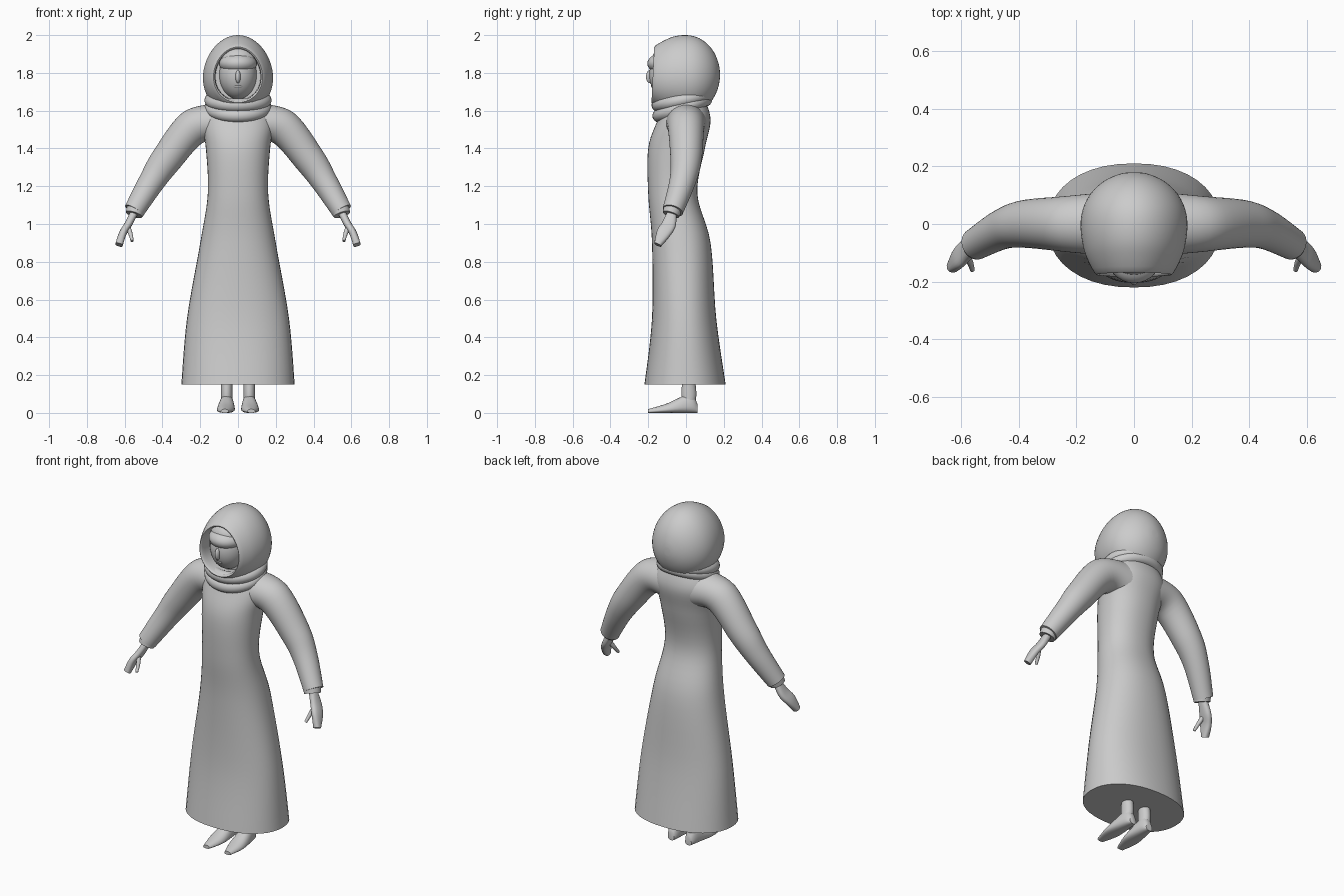
import bpy
import bmesh
from math import sin, cos, pi, sqrt, radians
from mathutils import Vector

old_cube = bpy.data.objects.get("Cube")
if old_cube:
    bpy.data.objects.remove(old_cube)

# One plain colour for the whole figure
cloth = bpy.data.materials.new("plain grey")
cloth.use_nodes = True
grey = (0.6, 0.6, 0.6, 1)
cloth.diffuse_color = grey
cloth.node_tree.nodes["Principled BSDF"].inputs["Base Color"].default_value = grey


def finish(part, name, mirror=False):
    """Name a part, colour it, shade it and optionally mirror it."""
    part.name = name
    part.data.materials.append(cloth)
    if mirror:
        modifier = part.modifiers.new("Mirror", 'MIRROR')
        modifier.use_mirror_merge = False
    bpy.ops.object.select_all(action='DESELECT')
    part.select_set(True)
    bpy.context.view_layer.objects.active = part
    bpy.ops.object.shade_smooth_by_angle(angle=radians(50))


def blend(before, start, end, after, t):
    """Catmull-Rom point between start and end."""
    pull_start = (end - before) / 2
    pull_end = (after - start) / 2
    ease = t * t * (3 - 2 * t)
    return (start.lerp(end, ease) + pull_start * t * (1 - t) ** 2
            - pull_end * t * t * (1 - t))


def smooth_rings(rings, steps):
    """Fill in extra rings along a smooth curve through the given ones."""
    padded = [rings[0], *rings, rings[-1]]
    result = []
    for group in zip(padded, padded[1:], padded[2:], padded[3:]):
        for step in range(steps):
            result.append([blend(*values, step / steps) for values in zip(*group)])
    return result + [rings[-1]]


def power_wave(value, power):
    """Sine or cosine value reshaped for a squarer ellipse."""
    size = abs(value) ** (2 / power)
    return size if value > 0 else -size


def loft(name, rings, sides=40, steps=6, power=2.0, taper=0.0, mirror=False):
    """Skin rings of (centre, half axis, other half axis) and cap both ends."""
    bm = bmesh.new()
    loops = []
    for centre, across, along in smooth_rings(rings, steps):
        loop = []
        for side in range(sides):
            angle = 2 * pi * side / sides
            c = power_wave(cos(angle), power)
            s = power_wave(sin(angle), power)
            loop.append(bm.verts.new(centre + across * c * (1 - taper * s) + along * s))
        loops.append(loop)
    for low, high in zip(loops, loops[1:]):
        for side in range(sides):
            after = (side + 1) % sides
            bm.faces.new((low[side], low[after], high[after], high[side]))
    bm.faces.new(loops[0])
    bm.faces.new(loops[-1])
    bmesh.ops.recalc_face_normals(bm, faces=bm.faces)
    mesh = bpy.data.meshes.new(name)
    bm.to_mesh(mesh)
    bm.free()
    part = bpy.data.objects.new(name, mesh)
    bpy.context.collection.objects.link(part)
    finish(part, name, mirror)


def limb(name, points, start, end, swell=0.0, **options):
    """Mirrored tube whose radius runs from start to end, swelling in depth midway."""
    path = [Vector(point) for point in points]
    last = len(path) - 1
    rings = []
    for i, centre in enumerate(path):
        t = i / last
        radius = start + (end - start) * t
        ahead = (path[min(i + 1, last)] - path[max(i - 1, 0)]).normalized()
        depth = Vector((0, 1, 0))
        depth = (depth - ahead * depth.dot(ahead)).normalized()
        rings.append((centre, depth.cross(ahead) * radius,
                      depth * (radius + swell * sin(pi * t))))
    loft(name, rings, mirror=True, **options)


def ball(name, centre, size):
    bpy.ops.mesh.primitive_uv_sphere_add(segments=32, ring_count=20, location=centre)
    bpy.context.object.scale = size
    finish(bpy.context.object, name)


# Robe: height, half width, front, back
robe = [(0.15, 0.3, -0.22, 0.21), (0.5, 0.27, -0.18, 0.16), (0.9, 0.2, -0.18, 0.13),
        (1.16, 0.16, -0.2, 0.06), (1.4, 0.17, -0.2, 0.1), (1.55, 0.19, -0.15, 0.13),
        (1.66, 0.13, -0.1, 0.1)]
loft("robe", [(Vector((0, (front + back) / 2, height)),
               Vector((width, 0, 0)),
               Vector((0, (back - front) / 2, 0)))
              for height, width, front, back in robe], power=2.2)

# Sleeves with a narrower turned-in cuff
limb("sleeve", [(0.1, 0, 1.53), (0.24, 0, 1.51), (0.38, 0, 1.34),
                (0.46, -0.02, 1.22), (0.55, -0.07, 1.07)], 0.11, 0.055)
limb("cuff", [(0.54, -0.07, 1.08), (0.55, -0.08, 1.05)], 0.05, 0.045)

# Hands, widening at the palm, with a thumb
limb("hand", [(0.54, -0.07, 1.08), (0.58, -0.09, 1), (0.61, -0.12, 0.95),
              (0.63, -0.15, 0.89)], 0.02, 0.02, swell=0.02, sides=20, power=2.5)
limb("thumb", [(0.59, -0.1, 1), (0.57, -0.13, 0.95), (0.56, -0.16, 0.91)],
     0.015, 0.008, sides=14)

# Legs and flat-soled feet: position along y, half width, height
limb("leg", [(0.06, 0.015, 0.04), (0.06, 0.015, 0.1), (0.06, 0.015, 0.2)],
     0.03, 0.03, swell=0.01, sides=24)
foot = [(0.06, 0.02, 0.05), (0.02, 0.035, 0.1), (-0.1, 0.045, 0.05), (-0.2, 0.02, 0.02)]
loft("foot", [(Vector((0.06 - y / 20, y, height / 2)),
               Vector((width, 0, 0)),
               Vector((0, 0, height / 2)))
              for y, width, height in foot], sides=24, power=2.5, taper=0.2, mirror=True)


def hood_ring(y, inset=1.0):
    """Slice of an egg that is longer in front than behind."""
    reach = 0.25 if y < 0 else 0.18
    size = sqrt(1 - (y / reach) ** 2) * inset
    return (Vector((0, y, 1.79)), Vector((0.185 * size, 0, 0)),
            Vector((0, 0.01 * size if y < -0.1 else 0, 0.21 * size)))


# Hood: inner lining, rim, then the shell round to the back of the head
lining = [hood_ring(-0.1, 0.7), hood_ring(-0.165, 0.88)]
shell = [hood_ring(-0.17 + 0.349 * sin(pi / 2 * i / 9)) for i in range(10)]
loft("hood", lining + shell, sides=48, steps=3, taper=0.08)

# Neck wrap: two folds, lower in front than behind
for name, height, tilt in (("upper_wrap", 1.655, 0.2), ("lower_wrap", 1.615, 0.33)):
    bpy.ops.mesh.primitive_torus_add(major_segments=48, minor_segments=16,
                                     major_radius=0.13, minor_radius=0.035,
                                     location=(0, -0.02, height), rotation=(tilt, 0, 0))
    bpy.context.object.scale.x = 1.08
    finish(bpy.context.object, name)

# Face inside the hood
ball("face", (0, -0.085, 1.79), (0.1, 0.11, 0.13))
ball("brow", (0, -0.1, 1.85), (0.1, 0.105, 0.06))
ball("under_cap", (0, -0.07, 1.87), (0.105, 0.11, 0.08))
ball("nose", (0, -0.19, 1.78), (0.014, 0.022, 0.035))
ball("lips", (0, -0.17, 1.73), (0.028, 0.015, 0.01))
